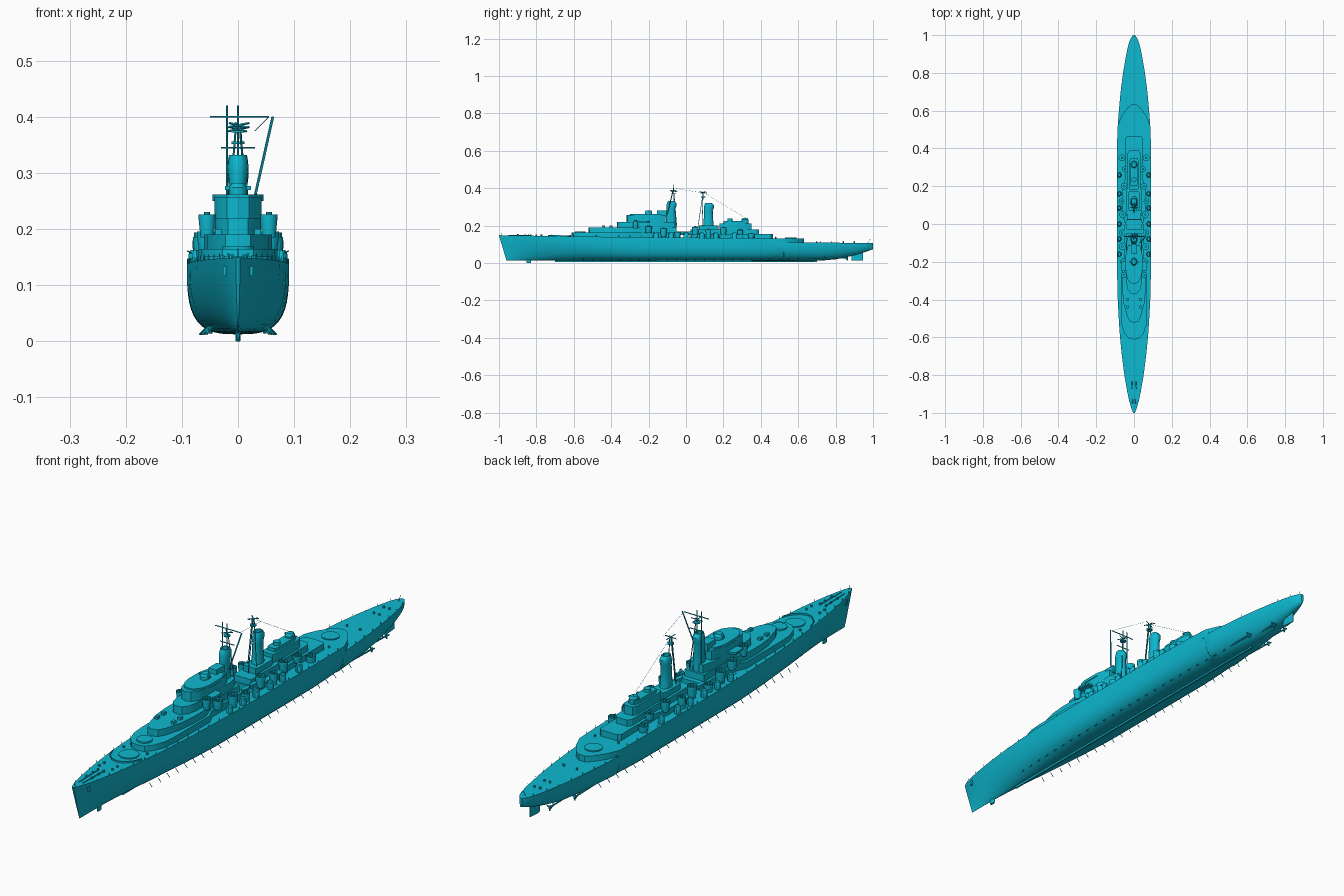
import bpy, bmesh, math
from mathutils import Vector

paint = bpy.data.materials.new("teal_paint")
paint.diffuse_color = (0.004, 0.48, 0.63, 1)


def make(name, rings, close=True):
    """Skin a list of equal-length vertex rings and cap both ends."""
    bm = bmesh.new()
    vs = [[bm.verts.new(p) for p in r] for r in rings]
    n = len(vs[0])
    for a, b in zip(vs, vs[1:]):
        for i in range(n):
            bm.faces.new((a[i], a[(i + 1) % n], b[(i + 1) % n], b[i]))
    bm.faces.new(vs[0])
    bm.faces.new(vs[-1][::-1])
    bmesh.ops.recalc_face_normals(bm, faces=bm.faces)
    me = bpy.data.meshes.new(name)
    bm.to_mesh(me)
    bm.free()
    me.materials.append(paint)
    ob = bpy.data.objects.new(name, me)
    bpy.context.collection.objects.link(ob)
    return ob


def prism(name, half, z0, z1, sx=1.0):
    """Mirrored outline, listed front to back on the +x side, raised z0..z1."""
    pts = half + [(-x, y) for x, y in reversed(half) if x > 0]
    return make(name, [[(x, y, z0) for x, y in pts], [(x * sx, y, z1) for x, y in pts]])


def drum(name, x, y, levels, n=20):
    """Stack of ellipses: (z, radius x, radius y, y shift)."""
    return make(name, [[(x + rx * math.cos(a), y + s + ry * math.sin(a), z)
                        for a in [2 * math.pi * i / n for i in range(n)]]
                       for z, rx, ry, s in levels])


def cyl(name, x, y, z0, z1, r, n=14):
    return drum(name, x, y, [(z0, r, r, 0), (z1, r, r, 0)], n)


def tub(name, x, y, z0, z1, r):
    """Gun tub: open-topped drum with a mount inside."""
    drum(name, x, y, [(z0, r * .8, r * .8, 0), (z1 - .01, r, r, 0), (z1, r, r, 0),
                      (z1, r * .88, r * .88, 0), (z1 - .008, r * .88, r * .88, 0)], 14)
    cyl(name + "_mount", x, y, z1 - .009, z1 + .004, r * .35, 8)


def box(name, x, y, z, dx, dy, dz):
    return make(name, [[(x + a * dx / 2, y + b * dy / 2, z + c * dz / 2)
                        for a, b in ((-1, -1), (1, -1), (1, 1), (-1, 1))] for c in (-1, 1)])


def rod(name, p, q, r=.0018, n=6):
    p, q = Vector(p), Vector(q)
    m = (q - p).to_track_quat('Z', 'Y').to_matrix()
    ring = [m @ Vector((r * math.cos(i * math.tau / n), r * math.sin(i * math.tau / n), 0)) for i in range(n)]
    return make(name, [[c + v for v in ring] for c in (p, q)])


def lerp(table, y):
    for (a, u), (b, v) in zip(table, table[1:]):
        if y <= b:
            return u + (v - u) * (y - a) / (b - a)
    return table[-1][1]


# Hull: lofted superellipse sections, raked stem, rising stern
beam = [(-1, .004), (-.98, .013), (-.95, .022), (-.9, .034), (-.8, .051), (-.7, .064), (-.6, .074),
        (-.5, .081), (-.4, .086), (-.2, .091), (.3, .091), (.45, .089), (.52, .086), (.6, .08),
        (.7, .071), (.8, .058), (.9, .041), (.95, .03), (.98, .019), (1, .006)]
deck = [(-1, .149), (-.8, .146), (-.4, .14), (0, .136), (.52, .132), (.522, .11), (1, .108)]
keel = [(-1, .014), (.7, .012), (.8, .02), (.9, .041), (.96, .06), (1, .074)]
full = [(-1, 1.25), (-.8, 1.5), (-.5, 2.4), (-.25, 3.2), (.35, 3.2), (.6, 2.5), (.8, 2.2), (1, 2.2)]
stations = sorted([-1 + .04 * i for i in range(51)] + [-.98, .98, .99, .521, .523])
sections = []
for y in stations:
    b, d, k, n = (lerp(t, y) for t in (beam, deck, keel, full))
    half = []
    for i in range(1, 13):
        t = (i / 12) ** 1.9
        half.append((b * (1 - (1 - t) ** n) ** (1 / n), y + .04 * (1 - t) * max(0, (-y - .8) / .2), k + (d - k) * t))
    bottom = (0, y + .04 * max(0, (-y - .8) / .2), k)
    sections.append([(-x, v, z) for x, v, z in reversed(half)] + [bottom] + half)
make("hull", sections)
prism("raised_deck_end", [(.086, .5), (.086, .523), (.066, .57), (.035, .615), (.012, .632)], .1, .132)

# Underwater fittings
prism("rudder", [(.001, .885), (.005, .9), (.001, .945)], .014, .075)
drum("sonar_dome", 0, -.84, [(0, .004, .012, 0), (.02, .005, .014, 0)], 10)
box("keel_strip", 0, 0, .01, .006, 1.4, .008)
for s in (-1, 1):
    for x, y in ((.026, .86), (.048, .74)):
        rod("propeller_shaft", (s * x, y - .24, .032), (s * x, y, .026), .003)
        rod("shaft_strut", (s * x, y - .02, .027), (s * x * .6, y - .02, .065), .002)
        drum("propeller_hub", s * x, y, [(.02, .004, .006, 0), (.032, .004, .006, 0)], 8)
        for k in range(3):
            a = k * math.tau / 3 + .5
            rod("propeller_blade", (s * x, y, .026),
                (s * x + .013 * math.cos(a), y + .003, .026 + .012 * math.sin(a)), .003, 4)
    for i in range(25):
        y = -.6 + i * .05
        w = lerp(beam, y) / .091
        rod("bilge_fin", (s * .055 * w, y, .026), (s * .069 * w, y, .012), .0016, 4)

# Breakwater on the foredeck
curve = [(-.062, -.675), (-.05, -.705), (-.025, -.73), (0, -.737), (.025, -.73), (.05, -.705), (.062, -.675)]
for a, b in zip(curve, curve[1:]):
    make("breakwater", [[(x, y, z), (x, y + .004, z), (x, y + .004, z + .009), (x, y, z + .009)]
                        for (x, y), z in ((a, .142), (b, .142))])
cyl("forward_gun_ring", 0, -.66, .135, .148, .036, 28)
cyl("second_gun_ring", 0, -.565, .15, .170, .028, 28)
cyl("aft_gun_ring", 0, .56, .12, .136, .032, 28)

# Forward superstructure tiers
prism("forward_house", [(0, -.612), (.028, -.605), (.05, -.58), (.066, -.535), (.07, -.48), (.07, -.27),
                        (.052, -.23), (.052, -.03)], .13, .164)
prism("forward_upper_house", [(0, -.522), (.022, -.516), (.036, -.49), (.055, -.42), (.061, -.36), (.061, -.28),
                              (.042, -.22), (.042, -.05)], .16, .19)
prism("bridge_base", [(0, -.37), (.018, -.366), (.034, -.345), (.041, -.31), (.041, -.1), (.03, -.06)], .185, .22)
prism("bridge_tower", [(0, -.318), (.02, -.312), (.036, -.29), (.042, -.26), (.042, -.15), (.03, -.11)], .215, .256)
prism("bridge_roof_rim", [(0, -.3), (.02, -.295), (.038, -.27), (.045, -.24), (.045, -.17), (.035, -.13)], .25, .262)
prism("bridge_wing", [(.066, -.25), (.07, -.24), (.07, -.205), (.062, -.195)], .217, .225)
drum("bridge_director", 0, -.2, [(.26, .016, .02, 0), (.274, .016, .02, 0), (.282, .011, .014, 0)], 14)
box("rangefinder", 0, -.2, .273, .046, .008, .007)
box("rear_tower_block", 0, -.13, .265, .034, .05, .03)

# Funnels with hooded caps
drum("forward_funnel", 0, -.08, [(.185, .019, .03, 0), (.29, .017, .024, 0), (.305, .019, .027, .002),
                                 (.32, .018, .026, .004), (.332, .016, .018, .001), (.332, .012, .014, .001),
                                 (.318, .012, .014, .001)], 16)
drum("aft_funnel", 0, .12, [(.15, .022, .034, 0), (.22, .019, .026, 0), (.28, .017, .023, 0), (.296, .019, .027, .002),
                            (.31, .018, .025, .004), (.322, .015, .018, 0), (.322, .011, .013, 0),
                            (.308, .011, .013, 0)], 16)

# Aft superstructure tiers
prism("midship_house", [(.05, .02), (.06, .03), (.06, .2), (.045, .24), (.045, .455), (.035, .466)], .125, .156)
prism("midship_upper_house", [(.038, .025), (.04, .18), (.034, .2), (.034, .375), (.024, .39)], .15, .18)
prism("funnel_house", [(.026, .07), (.03, .085), (.03, .16), (.024, .175)], .175, .202)
prism("aft_control_house", [(.02, .18), (.026, .195), (.026, .33), (.018, .35)], .175, .213)
prism("aft_control_top", [(.015, .2), (.019, .21), (.019, .315), (.013, .33)], .21, .226)
drum("aft_director", 0, .315, [(.2, .014, .018, 0), (.232, .016, .02, 0), (.24, .011, .014, 0)], 14)
cyl("small_director", 0, .235, .22, .238, .013)
box("aft_rangefinder", 0, .315, .232, .042, .007, .006)

# Mirrored gun tubs, secondary mounts, boats and deck fittings
for s in (-1, 1):
    for x, y, z0, z1, r in ((.055, -.2, .16, .196, .018), (.062, -.12, .14, .186, .018), (.064, -.045, .13, .166, .016),
                            (.06, .05, .15, .194, .018), (.066, .12, .13, .18, .015), (.052, .2, .15, .19, .017),
                            (.048, .29, .15, .178, .016), (.064, .35, .125, .157, .018), (.055, -.27, .185, .226, .015)):
        tub("gun_tub", s * x, y, z0, z1, r)
    for y in (-.16, -.08, .0, .085, .16, .26):
        drum("side_mount", s * .077, y, [(.13, .011, .014, 0), (.155, .011, .014, 0), (.163, .007, .009, 0)], 10)
        for o in (-.003, .003):
            rod("side_barrel", (s * .08, y + o, .155), (s * .09, y + o - .015, .161), .0012)
    for y in (-.02, .03):
        drum("boat", s * .045, y, [(.15, .004, .014, 0), (.158, .008, .022, 0), (.168, .009, .024, 0)], 12)
    for x, ys in ((.012, (-.9, -.86, -.83, .84, .9)), (.028, (-.8, -.77, .53, .7)), (.05, (-.62, -.56, .48))):
        for y in ys:
            z = lerp(deck, y)
            cyl("bollard", s * x, y, z - .003, z + .007, .004, 8)
    for i in range(33):
        y = -.96 + i * .06
        z = lerp(deck, y)
        rod("rail_post", (s * (lerp(beam, y) - .002), y, z - .002), (s * (lerp(beam, y) - .001), y, z + .009), .0008, 4)
    rod("anchor_chain", (s * .008, -.95, .149), (s * .011, -.83, .149), .002)
    box("anchor", s * .024, -.935, .125, .006, .012, .018)
    for y in (-.44, -.4):
        box("deck_locker", s * .035, y, .194, .012, .016, .012)

# Forward mast: poles, yards, platform and radar arms
for name, p, q in (("foremast_pole", (0, -.066, .2), (0, -.066, .42)), ("foremast_side_pole", (-.02, -.066, .2), (-.02, -.066, .42)),
                   ("foremast_leg", (.02, -.05, .2), (.004, -.064, .37)), ("foremast_yard", (-.05, -.066, .4), (.055, -.066, .4)),
                   ("lower_yard", (-.03, -.066, .345), (.03, -.066, .345))):
    rod(name, p, q)
rod("crane_boom", (.031, -.1, .262), (.062, -.066, .4), .0025)
cyl("foremast_platform", 0, -.066, .372, .376, .012)

# Aft mast: tripod, platform and radar arms
for x, y in ((-.02, .085), (.02, .085), (0, .062)):
    rod("aft_mast_leg", (x, y, .18), (x * .2, .092, .38))
cyl("aft_mast_platform", 0, .092, .352, .356, .012)
for y, z in ((-.066, .385), (.092, .378)):
    for k in range(6):
        a = k * math.tau / 6 + .3
        rod("radar_arm", (0, y, z), (.021 * math.cos(a), y + .021 * math.sin(a), z + .004 * (-1) ** k), .002, 4)

# Aerial wires and end staffs
rod("aerial_wire", (.055, -.066, .4), (.03, .092, .375), .0005, 3)
rod("aft_aerial_wire", (0, .092, .378), (0, .32, .24), .0005, 3)
rod("jack_staff", (0, -.985, .145), (0, -.99, .165), .001)
rod("ensign_staff", (0, .97, .105), (0, .985, .128), .001)

bpy.ops.object.select_all(action='SELECT')
bpy.context.view_layer.objects.active = bpy.data.objects["hull"]
bpy.ops.object.shade_smooth_by_angle(angle=math.radians(32))
